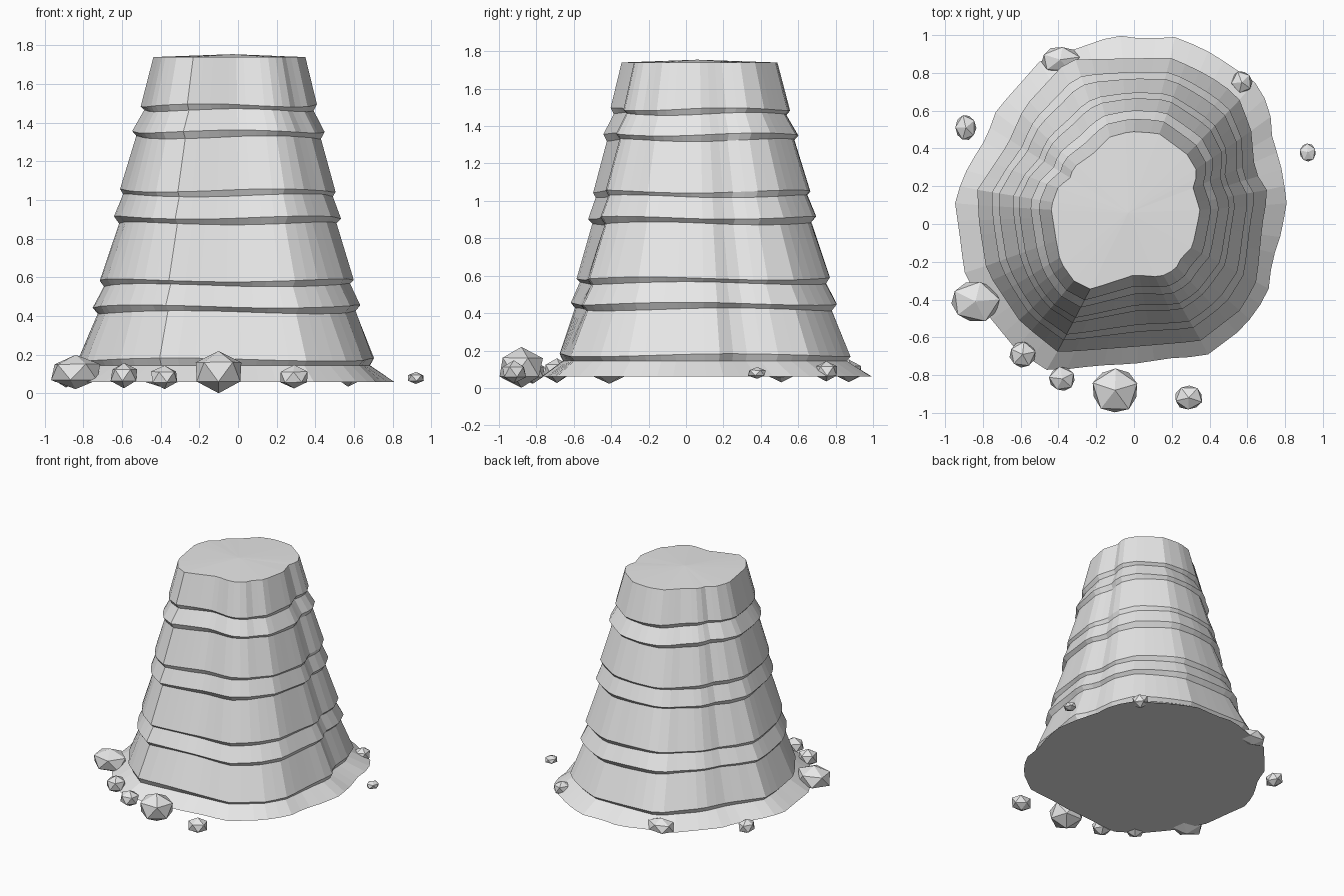
import bpy, bmesh, math, random
from mathutils import Vector

if "Cube" in bpy.data.objects:
    bpy.data.objects.remove(bpy.data.objects["Cube"])

random.seed(4)
stone = bpy.data.materials.new("pale grey stone")
stone.diffuse_color = (0.8, 0.8, 0.8, 1)
stone.use_nodes = True
stone.node_tree.nodes["Principled BSDF"].inputs["Base Color"].default_value = stone.diffuse_color

# Weathered outlines at the foot, the lowest tier and the summit
FOOT = [(-.1, 1), (.05, .98), (.23, .99), (.42, .9), (.64, .75), (.72, .62), (.73, .47),
        (.78, .3), (.81, .12), (.78, -.05), (.73, -.2), (.71, -.37), (.58, -.55), (.38, -.7),
        (.2, -.71), (0, -.74), (-.2, -.75), (-.45, -.78), (-.62, -.67), (-.8, -.45), (-.9, -.25),
        (-.92, -.08), (-.95, .13), (-.88, .3), (-.78, .46), (-.73, .6), (-.5, .86), (-.3, .93)]
TIER = [(-.1, .875), (.2, .88), (.39, .79), (.55, .68), (.62, .5), (.64, .28), (.71, .17),
        (.68, 0), (.65, -.3), (.57, -.45), (.35, -.62), (0, -.65), (-.4, -.68), (-.6, -.52),
        (-.78, -.25), (-.82, 0), (-.83, .18), (-.67, .42), (-.58, .62), (-.35, .87)]
SUMMIT = [(.13, .48), (-.02, .49), (-.13, .46), (-.22, .37), (-.32, .3), (-.34, .24), (-.4, .2),
          (-.44, .09), (-.41, -.1), (-.39, -.2), (-.32, -.3), (-.23, -.345), (-.12, -.31),
          (0, -.27), (.14, -.28), (.22, -.24), (.25, -.18), (.31, -.12), (.35, .07), (.31, .2),
          (.34, .27), (.28, .37)]
# Half-width and height, with a flared overhang at the base of each tier
PROFILE = [(.88, .06), (.745, .145), (.765, .175), (.67, .42), (.695, .45), (.64, .56),
           (.66, .585), (.565, .88), (.59, .91), (.545, 1.025), (.56, 1.05), (.48, 1.325),
           (.50, 1.355), (.44, 1.465), (.458, 1.49), (.395, 1.74)]
SEGMENTS = 60


def polar(outline, cx, cy):
    """Sample an outline's radius at even angles."""
    out = []
    pts = [Vector((x - cx, y - cy)) for x, y in outline]
    for i in range(SEGMENTS):
        a = math.tau * i / SEGMENTS
        d = Vector((math.cos(a), math.sin(a)))
        best = .5
        for p, q in zip(pts, pts[1:] + pts[:1]):
            e = q - p
            den = d.x * e.y - d.y * e.x
            if abs(den) > 1e-6:
                r = (p.x * e.y - p.y * e.x) / den
                s = (p.x * d.y - p.y * d.x) / den
                if r > 0 and -1e-5 <= s <= 1.00001:
                    best = r
        out.append(best)
    return out


def finish(name, bm):
    bmesh.ops.recalc_face_normals(bm, faces=bm.faces)
    me = bpy.data.meshes.new(name)
    bm.to_mesh(me)
    bm.free()
    me.materials.append(stone)
    ob = bpy.data.objects.new(name, me)
    bpy.context.collection.objects.link(ob)
    return ob


# Tiered rock tower
foot, tier, summit = polar(FOOT, -.07, .11), polar(TIER, -.06, .1), polar(SUMMIT, -.045, .075)
bm = bmesh.new()
rings = []
for k, (w, z) in enumerate(PROFILE):
    t = min(max((.765 - w) / .37, 0), 1)
    cx, cy = (-.07, .11) if k == 0 else (-.06 + .015 * t, .1 - .025 * t)
    ring = []
    for i in range(SEGMENTS):
        a = math.tau * i / SEGMENTS
        r = foot[i] if k == 0 else w * ((1 - t) * tier[i] / .765 + t * summit[i] / .395)
        wobble = .008 * math.sin(3 * a + (k // 2)) if 1 < k < 15 else 0
        ring.append(bm.verts.new((cx + r * math.cos(a), cy + r * math.sin(a), z + wobble)))
    rings.append(ring)
for lo, hi in zip(rings, rings[1:]):
    for i in range(SEGMENTS):
        j = (i + 1) % SEGMENTS
        bm.faces.new((lo[i], lo[j], hi[j], hi[i]))
bm.faces.new(rings[0][::-1])
peak = bm.verts.new((-.03, .06, 1.755))
for i in range(SEGMENTS):
    bm.faces.new((rings[-1][i], rings[-1][(i + 1) % SEGMENTS], peak))
finish("rock_tower", bm)

# Loose boulders around the foot: x, y, z, half sizes, turn
BOULDERS = [(-.1, -.88, .11, .135, .13, .11, .3), (.29, -.92, .085, .08, .07, .06, .9),
            (-.38, -.82, .085, .075, .07, .06, .5), (-.59, -.69, .095, .075, .075, .065, .2),
            (-.84, -.41, .11, .14, .12, .09, .1), (-.89, .51, .085, .06, .075, .055, .6),
            (-.39, .87, .09, .11, .075, .06, .2), (.57, .75, .09, .06, .065, .055, .7),
            (.92, .38, .08, .048, .053, .032, .4)]
for n, (x, y, z, sx, sy, sz, turn) in enumerate(BOULDERS):
    bm = bmesh.new()
    bmesh.ops.create_icosphere(bm, subdivisions=1, radius=1)
    c, s = math.cos(turn), math.sin(turn)
    for v in bm.verts:
        p = v.co * random.uniform(.97, 1.06)
        v.co = (x + sx * (c * p.x - s * p.y), y + sy * (s * p.x + c * p.y), max(z + sz * p.z, 0))
    finish("boulder_%d" % (n + 1), bm)
